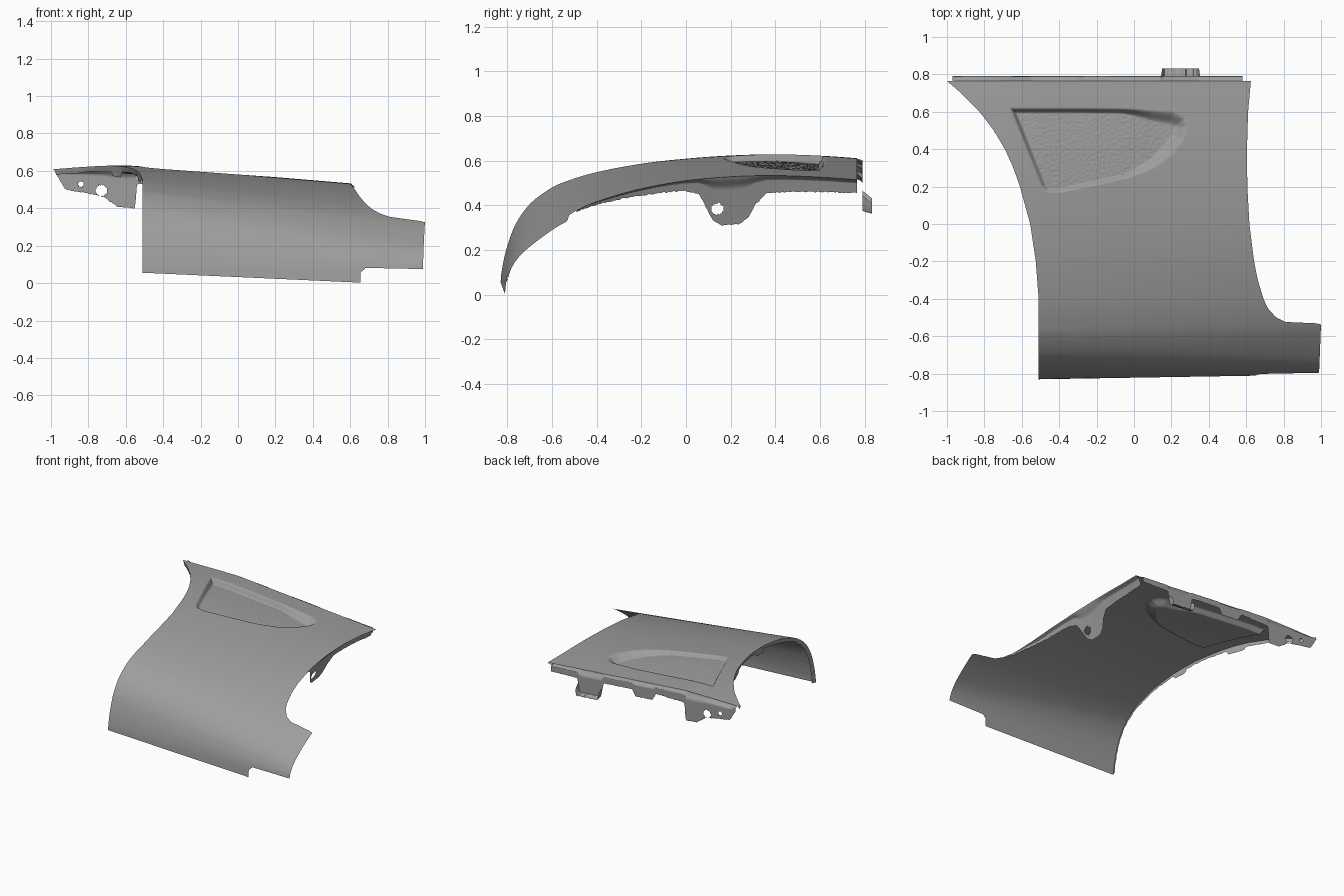
import bpy, bmesh, math, random
from mathutils import Vector, noise

if "Cube" in bpy.data.objects:
    bpy.data.objects.remove(bpy.data.objects["Cube"])

random.seed(3)

# dark grey paint
PAINT = bpy.data.materials.new("grey_paint")
PAINT.diffuse_color = (.34, .34, .34, 1)
PAINT.use_nodes = True
PAINT.node_tree.nodes["Principled BSDF"].inputs["Base Color"].default_value = PAINT.diffuse_color

# cross-sections (y, z) of the panel at x = -0.5 and x = 1.0
LEFT = [(-.83, .055), (-.825, .105), (-.805, .20), (-.765, .31), (-.70, .403), (-.61, .472), (-.53, .508),
        (-.40, .547), (-.20, .584), (0, .606), (.2, .62), (.4, .625), (.6, .619), (.765, .608)]
RIGHT = [(-.805, -.013), (-.795, .075), (-.78, .12), (-.75, .165), (-.70, .213), (-.61, .281), (-.53, .329),
         (-.40, .382), (-.20, .44), (0, .477), (.2, .495), (.4, .50), (.6, .493), (.765, .483)]
# outlines of the side edges: (y, x)
ARCH = [(-.83, -.51), (-.4, -.51), (-.2, -.525), (0, -.555), (.2, -.61), (.3, -.645), (.4, -.69),
        (.5, -.75), (.6, -.825), (.7, -.925), (.765, -1)]
DOOR = [(-.79, .99), (-.532, 1), (-.524, .81), (-.5, .76), (-.45, .715), (-.4, .692), (-.3, .662),
        (-.2, .642), (0, .617), (.2, .606), (.4, .604), (.6, .61), (.765, .625)]
VENT = [(-.665, .62), (-.495, .195), (-.47, .17), (-.40, .165), (-.2, .205), (0, .252), (.12, .30), (.21, .37),
        (.27, .45), (.29, .52), (.275, .57), (.21, .605), (0, .617), (-.3, .62)]


def lerp_table(tab, v):
    if v <= tab[0][0]:
        return tab[0][1]
    for (a, p), (b, q) in zip(tab, tab[1:]):
        if v <= b:
            return p + (q - p) * (v - a) / (b - a)
    return tab[-1][1]


def smooth(v):
    v = max(0, min(1, v))
    return v * v * (3 - 2 * v)


def spline(pts, t):
    n = len(pts) - 1
    i = min(int(t), n - 1)
    f = t - i
    p1, p2 = Vector(pts[i]), Vector(pts[i + 1])
    p0 = Vector(pts[i - 1]) if i > 0 else 2 * p1 - p2
    p3 = Vector(pts[i + 2]) if i + 2 <= n else 2 * p2 - p1
    return .5 * (2 * p1 + (p2 - p0) * f + (2 * p0 - 5 * p1 + 4 * p2 - p3) * f * f
                 + (3 * p1 - p0 - 3 * p2 + p3) * f ** 3)


def surf_from(a, b, x):
    p = a.lerp(b, (x + .5) / 1.5)
    d = max(0, -.5 - x)
    return Vector((x, p.x, p.y - .095 * d * d / (d + .07)))


def surf(x, t):
    return surf_from(spline(LEFT, t), spline(RIGHT, t), x)


def edges_x(t):
    left = lerp_table(ARCH, spline(LEFT, t).x)
    right = .655 + .025 * smooth((t - .6) / .4) if t < 1 else lerp_table(DOOR, surf(.7, t).y)
    return left, right


def vent_depth(x, y):
    inside, dist = False, 9.0
    p = Vector((x, y))
    for i, b in enumerate(VENT):
        a = VENT[i - 1]
        if (a[1] > y) != (b[1] > y) and x < (b[0] - a[0]) * (y - a[1]) / (b[1] - a[1]) + a[0]:
            inside = not inside
        va, e = Vector(a), Vector(b) - Vector(a)
        f = max(0, min(1, (p - va).dot(e) / e.length_squared))
        dist = min(dist, (p - va - e * f).length)
    if not inside:
        return 0
    end = smooth((x + .1) / .3)
    s = smooth(dist / (.028 + .05 * end))
    grain = .002 * noise.noise((x * 70, y * 70, 0)) if s > .98 else 0
    return s * (.022 + .016 * (y - .18) / .42 + .01 * end) + grain


def grid_object(name, rows, holes=()):
    bm = bmesh.new()
    vs = [[bm.verts.new(p) for p in r] for r in rows]
    for a, b in zip(vs, vs[1:]):
        for i in range(len(a) - 1):
            bm.faces.new((a[i], a[i + 1], b[i + 1], b[i]))
    cut = [f for f in bm.faces
           if any((f.calc_center_median() - Vector(c)).length < r for c, r in holes)]
    bmesh.ops.delete(bm, geom=cut, context='FACES')
    me = bpy.data.meshes.new(name)
    bm.to_mesh(me)
    bm.free()
    me.materials.append(PAINT)
    ob = bpy.data.objects.new(name, me)
    bpy.context.collection.objects.link(ob)
    bpy.context.view_layer.objects.active = ob
    ob.select_set(True)
    bpy.ops.object.shade_smooth_by_angle(angle=math.radians(50))
    ob.select_set(False)


# main fender skin with the recessed vent (denser rows around the vent)
T = len(LEFT) - 1
ts = sorted([T * i / 180 for i in range(181)] + [.999, 1.0] + [5.99 + .01 * i for i in range(14)]
            + [9.7 + .021 * i + .0007 for i in range(115)])
COLS = 260
rows = []
for t in ts:
    l, r = edges_x(t)
    a, b = spline(LEFT, t), spline(RIGHT, t)
    row = []
    for i in range(COLS + 1):
        p = surf_from(a, b, l + (r - l) * i / COLS)
        if .15 < p.y < .65 and -.7 < p.x < .3:
            p.z -= vent_depth(p.x, p.y)
        row.append(p)
    rows.append(row)
grid_object("fender_skin", rows)


# folded flange: each edge point sweeps along its own offset path
def flange(name, pts, path, steps, holes=()):
    grid = [[p + path(p, k / steps, j) for k in range(steps + 1)]
            for p, j in ((p, random.uniform(-.003, .003)) for p in pts)]
    grid_object(name, grid, holes)


# door-side flange with hanging tab, leaning inward
DOOR_DROP = [(-.5, .006), (-.2, .03), (0, .045), (.06, .07), (.09, .13), (.12, .19), (.16, .215), (.24, .215),
             (.28, .185), (.31, .13), (.36, .08), (.5, .07), (.76, .06)]
door_pts = [surf(edges_x(t)[1], t) for t in (6.35 + (T - 6.35) * i / 200 for i in range(201))]


def door_path(p, k, j):
    d = (lerp_table(DOOR_DROP, p.y) + j) * k
    lean = .025 * smooth((p.y + .5) / .3)
    return Vector((-lean * smooth(k * 4) - .35 * d, 0, -d))


flange("door_flange", door_pts, door_path, 24, [((.53, .14, .385), .028)])

# rear flange with mounting tabs
REAR_DROP = [(-.97, .03), (-.92, .11), (-.8, .13), (-.72, .15), (-.64, .205), (-.55, .21), (-.54, .08),
             (-.3, .06), (-.27, .11), (-.13, .11), (-.1, .06), (.14, .06), (.16, .175), (.34, .175),
             (.36, .06), (.58, .05)]
rear_pts = [surf(-.97 + 1.55 * i / 260, T) for i in range(261)]


def rear_path(p, k, j):
    d = (lerp_table(REAR_DROP, p.x) + j) * k
    foot = .042 * smooth((k - .94) / .06) if .15 < p.x < .35 else 0
    return Vector((0, .025 * smooth(k * 4) + foot, -d))


flange("rear_flange", rear_pts, rear_path, 30, [((-.73, .79, .495), .03), ((-.84, .79, .53), .015)])

# wheel-arch lip folded inward along the surface normal
lip = []
for i in range(121):
    t = .1 + (T - .2) * i / 120
    x = edges_x(t)[0]
    p = surf(x, t)
    n = Vector((1, 0, -.08)).cross(surf(x, t + .05) - surf(x, t - .05)).normalized()
    tab = .025 if abs(t - 10.6) < .35 or abs(t - 8.3) < .3 else 0
    w = .03 + tab + random.uniform(-.004, .004)
    lip.append([p, p - n * .012 + Vector((.003, 0, 0)), p - n * w + Vector((.012, 0, 0))])
grid_object("arch_lip", lip)
